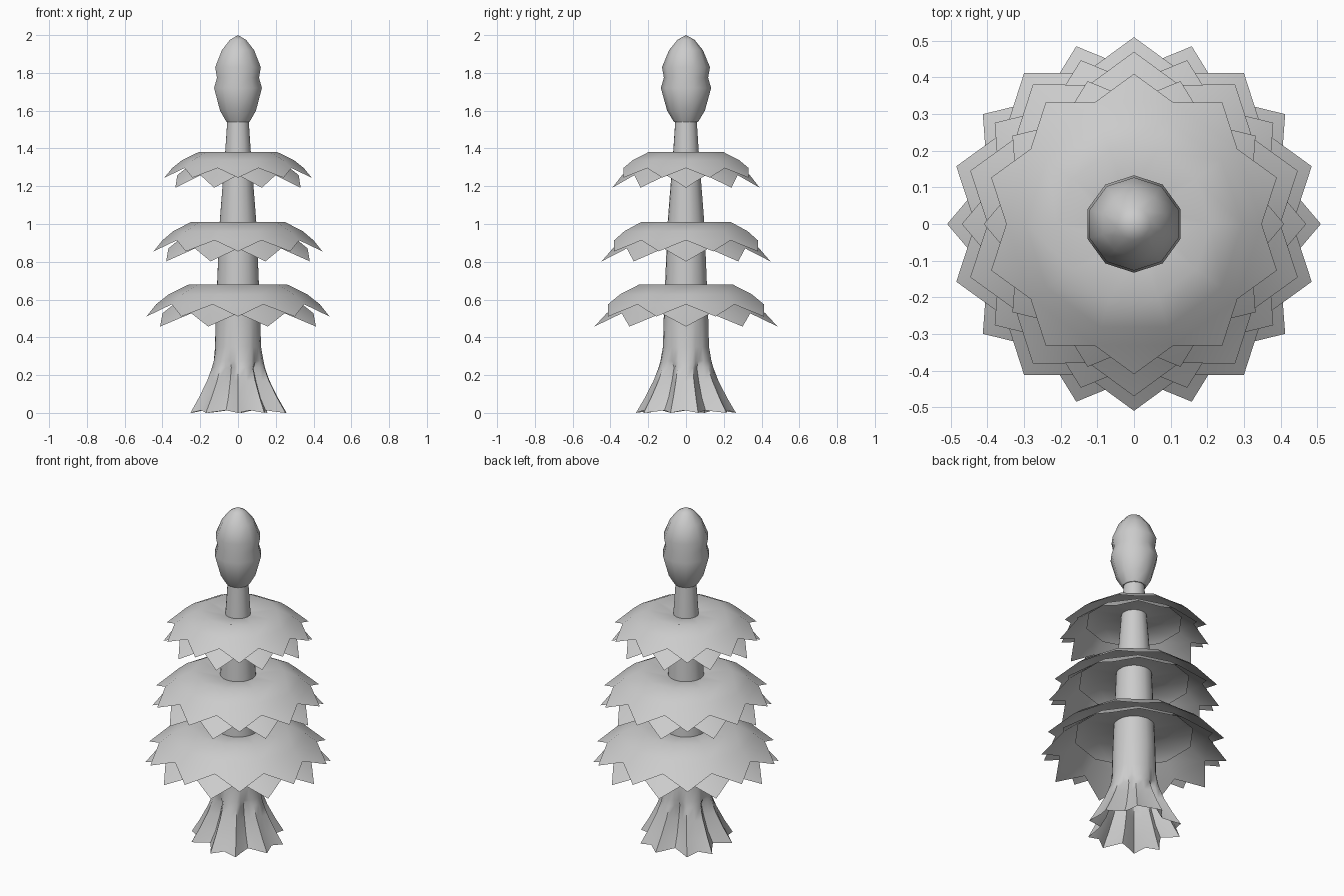
import bpy, bmesh, math

cube = bpy.data.objects.get("Cube")
if cube:
    bpy.data.objects.remove(cube)

grey = bpy.data.materials.new("plain grey")
grey.use_nodes = True
grey.diffuse_color = (0.6, 0.6, 0.6, 1)
grey.node_tree.nodes["Principled BSDF"].inputs["Base Color"].default_value = (0.6, 0.6, 0.6, 1)


def polar(r, degrees, z):
    a = math.radians(degrees)
    return (r * math.cos(a), r * math.sin(a), z)


def finish(bm, name, angle):
    mesh = bpy.data.meshes.new(name)
    bm.to_mesh(mesh)
    bm.free()
    mesh.materials.append(grey)
    obj = bpy.data.objects.new(name, mesh)
    bpy.context.collection.objects.link(obj)
    bpy.ops.object.select_all(action='DESELECT')
    obj.select_set(True)
    bpy.context.view_layer.objects.active = obj
    bpy.ops.object.shade_smooth_by_angle(angle=math.radians(angle))
    return obj


def loft(bm, rings):
    """Join consecutive rings of vertices with quads, facing outward going up."""
    for low, high in zip(rings, rings[1:]):
        n = len(low)
        for i in range(n):
            j = (i + 1) % n
            bm.faces.new((low[i], low[j], high[j], high[i]))


def lathe_rings(bm, profile, sides, turn):
    return [[bm.verts.new(polar(r, turn + i * 360 / sides, z)) for i in range(sides)]
            for r, z in profile]


# Trunk: round above, spreading into five fluted roots below, open underneath
def root_ring(bm, z, groove, shoulder, point, middle, lift):
    ring = []
    for root in range(5):
        centre = -74 + 72 * root
        for offset, r, dz in ((-36, groove, lift), (-25, shoulder, lift / 2), (-16, point, 0),
                              (0, middle, lift), (16, point, 0), (25, shoulder, lift / 2)):
            ring.append(bm.verts.new(polar(r, centre + offset, z + dz)))
    return ring


bm = bmesh.new()
roots = [(0.0, 0.185, 0.215, 0.265, 0.232, 0.014),
         (0.08, 0.15, 0.175, 0.218, 0.20, 0),
         (0.17, 0.12, 0.14, 0.172, 0.165, 0),
         (0.24, 0.103, 0.125, 0.145, 0.143, 0),
         (0.275, 0.12, 0.13, 0.135, 0.135, 0)]
trunk = [(0.122, 0.35), (0.118, 0.5), (0.106, 0.8), (0.097, 1.01), (0.068, 1.38), (0.056, 1.56)]
rings = [root_ring(bm, *row) for row in roots]
for r, z in trunk:
    rings.append(root_ring(bm, z, r, r, r, r, 0))
loft(bm, rings)
finish(bm, "trunk", 50)

# Bud on top
bm = bmesh.new()
bud = [(0.064, 1.54), (0.10, 1.60), (0.133, 1.72), (0.117, 1.775), (0.127, 1.83),
       (0.09, 1.92), (0.045, 1.975)]
rings = lathe_rings(bm, bud, 10, 18)
loft(bm, rings)
tip = bm.verts.new((0, 0, 2.0))
for i in range(10):
    bm.faces.new((rings[-1][i], rings[-1][(i + 1) % 10], tip))
bm.faces.new(rings[0][::-1])
finish(bm, "bud", 60)


# Leaf tiers: ten-sided sheets with one pointed tooth on each side
def leaf_sheet(name, profile, turn, tip_r, tip_z):
    bm = bmesh.new()
    rings = lathe_rings(bm, profile, 10, turn)
    loft(bm, rings)
    edge = rings[0]
    for i in range(10):
        point = bm.verts.new(polar(tip_r, turn + 18 + 36 * i, tip_z))
        bm.faces.new((point, edge[(i + 1) % 10], edge[i]))
    return finish(bm, name, 50)


tiers = [("lower", 0.68, 0.26, 0.51, 0.115, 0.17),
         ("middle", 1.01, 0.25, 0.47, 0.105, 0.155),
         ("upper", 1.38, 0.21, 0.41, 0.08, 0.135)]
for name, top, rim, reach, stem, drop in tiers:
    valley = reach * 0.85
    shoulder = rim + (valley - rim) * 0.62
    leaf_sheet(name + "_leaf_canopy",
               [(valley, top - drop * 0.62), (shoulder, top - drop * 0.31),
                (rim, top), (stem * 0.85, top - 0.025)], 0, reach, top - drop)
    leaf_sheet(name + "_leaf_fringe",
               [(valley * 0.97, top - drop * 0.9), (shoulder * 0.9, top - drop * 0.5)],
               18, reach, top - drop - 0.053)
